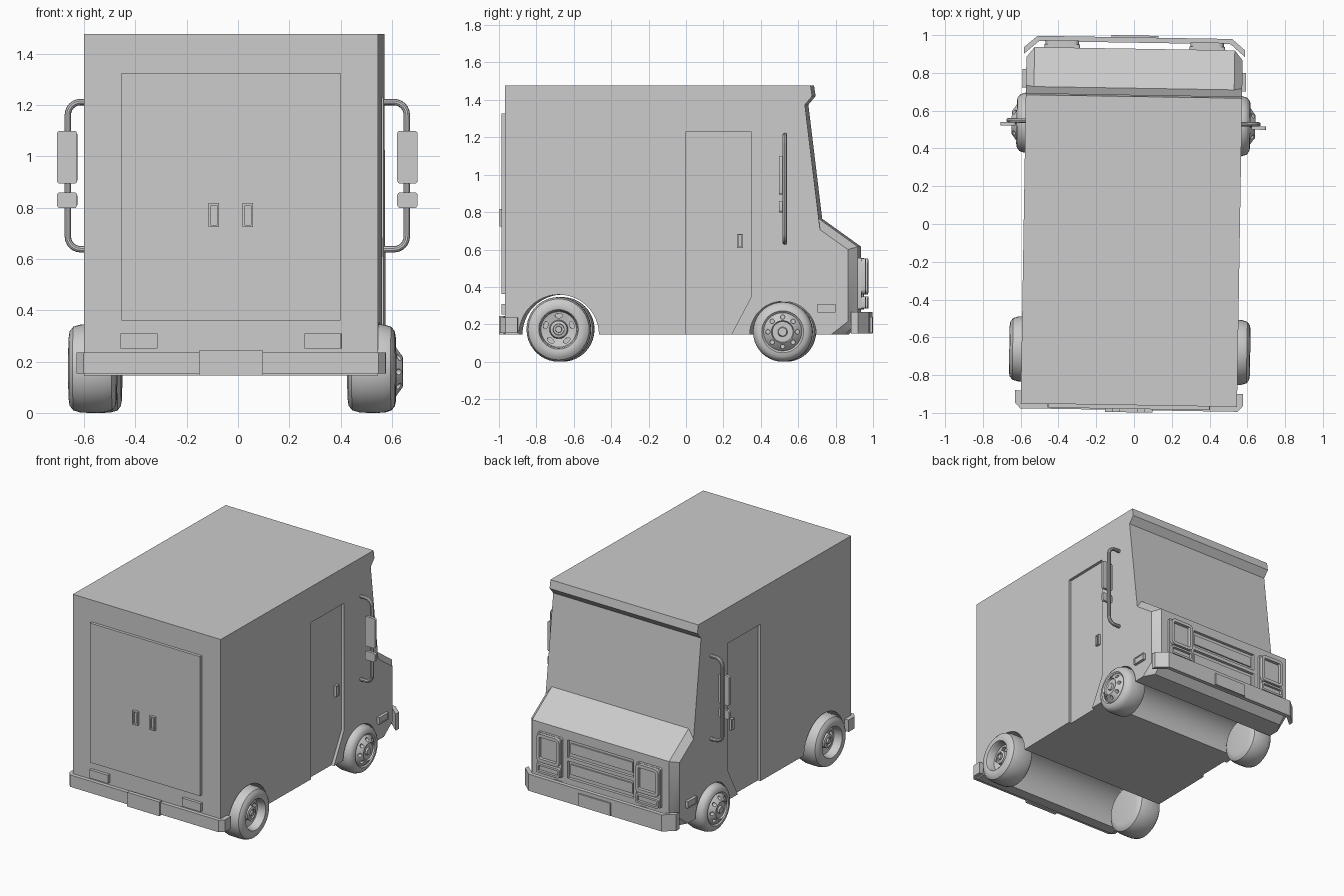
import bpy, bmesh
from math import sin, cos, pi
from mathutils import Matrix

if "Cube" in bpy.data.objects:
    bpy.data.objects.remove(bpy.data.objects["Cube"])


def shade(ob):
    bpy.ops.object.select_all(action='DESELECT')
    ob.select_set(True)
    bpy.context.view_layer.objects.active = ob
    bpy.ops.object.shade_smooth_by_angle(angle=0.6)


def loft(name, rings):
    """Skin closed rings of equal length and cap both ends."""
    bm = bmesh.new()
    vs = [[bm.verts.new(p) for p in ring] for ring in rings]
    n = len(vs[0])
    for a, b in zip(vs, vs[1:]):
        for i in range(n):
            j = (i + 1) % n
            bm.faces.new((a[i], a[j], b[j], b[i]))
    bm.faces.new(vs[0])
    bm.faces.new(vs[-1])
    bmesh.ops.recalc_face_normals(bm, faces=bm.faces)
    me = bpy.data.meshes.new(name)
    bm.to_mesh(me)
    bm.free()
    ob = bpy.data.objects.new(name, me)
    bpy.context.collection.objects.link(ob)
    shade(ob)
    return ob


def cut(ob, cutter):
    cutter.hide_render = True
    m = ob.modifiers.new("cut", 'BOOLEAN')
    m.operation, m.solver, m.object = 'DIFFERENCE', 'EXACT', cutter
    bpy.ops.object.select_all(action='DESELECT')
    bpy.context.view_layer.objects.active = ob
    ob.select_set(True)
    bpy.ops.object.modifier_apply(modifier=m.name)
    bpy.data.objects.remove(cutter)
    shade(ob)


def pair(ob):
    """Add the opposite-side copy across x = 0."""
    c = ob.copy()
    c.data = ob.data.copy()
    c.data.transform(Matrix.Scale(-1, 4, (1, 0, 0)))
    c.data.flip_normals()
    c.name, ob.name = ob.name + "_left", ob.name + "_right"
    bpy.context.collection.objects.link(c)


def rect(u0, u1, v0, v1, r=0.0):
    if r <= 0:
        return [(u0, v0), (u1, v0), (u1, v1), (u0, v1)]
    pts = []
    for k, (u, v) in enumerate([(u1 - r, v1 - r), (u0 + r, v1 - r), (u0 + r, v0 + r), (u1 - r, v0 + r)]):
        pts += [(u + r * cos((k + i / 4) * pi / 2), v + r * sin((k + i / 4) * pi / 2)) for i in range(5)]
    return pts


# placement of a flat outline (u, v) at depth w
FRONT = lambda u, v, w: (u, w, v)
REAR = lambda u, v, w: (u, -w, v)
SIDE = lambda u, v, w: (w, u, v)
PLAN = lambda u, v, w: (u, v, w)


def prism(name, pts, place, w0, w1):
    return loft(name, [[place(u, v, w) for u, v in pts] for w in (w0, w1)])


def bezel(name, box, place, w0, w1, r, border, sink):
    """Raised frame with a sunken centre."""
    u0, u1, v0, v1 = box
    b = border
    outer = rect(u0, u1, v0, v1, r)
    inner = rect(u0 + b, u1 - b, v0 + b, v1 - b, max(r - b, 0.003) if r else 0)
    steps = [(outer, w0), (outer, w1), (inner, w1), (inner, w1 - sink)]
    return loft(name, [[place(u, v, w) for u, v in pts] for pts, w in steps])


# body: side profile with open wheel arches, narrower sections form the chamfered nose
HW, FLOOR, TOP, BACK = 0.5725, 0.145, 1.477, -0.959


def arch(cy, r, n=24):
    return [(cy + r * cos(pi * i / n), FLOOR + r * sin(pi * i / n)) for i in range(n + 1)]


upper = [(BACK, FLOOR), (BACK, TOP), (0.675, TOP), (0.684, 1.42), (0.645, 1.374)]
nose_side = [(0.726, 0.706), (0.875, 0.60), (0.875, 0.215), (0.785, FLOOR)]
nose_mid = [(0.719, 0.765), (0.928, 0.615), (0.928, 0.215), (0.86, FLOOR)]
arches = arch(0.528, 0.178) + arch(-0.67, 0.214)
sections = [(-HW, nose_side), (-0.53, nose_mid), (0.53, nose_mid), (HW, nose_side)]
body = loft("van_body", [[(x, y, z) for y, z in upper + nose + arches] for x, nose in sections])

# recessed side doors and grille openings
door = [(0.009, 0.1), (0.228, 0.1), (0.358, 0.347), (0.358, 1.23), (0.009, 1.23)]
for s in (1, -1):
    cut(body, prism("door_cutter", door, SIDE, s * (HW - 0.02), s * 0.7))
for z0, z1 in ((0.285, 0.405), (0.43, 0.55)):
    cut(body, prism("grille_cutter", rect(-0.255, 0.255, z0, z1), FRONT, 0.908, 1.1))
for i, z in enumerate((0.345, 0.49)):
    prism("grille_bar_%d" % (i + 1), rect(-0.24, 0.24, z - 0.035, z + 0.035), FRONT, 0.9, 0.917)

# side door handles and marker lights
pair(bezel("side_door_handle", (0.282, 0.314, 0.608, 0.684), SIDE, 0.54, 0.569, 0, 0.007, 0.012))
pair(bezel("side_marker", (0.712, 0.81, 0.262, 0.31), SIDE, 0.56, 0.592, 0, 0.008, 0.004))

# rear door, handles, tail lights
prism("rear_door", rect(-0.427, 0.427, 0.361, 1.326), REAR, 0.95, 0.979)
pair(bezel("rear_door_handle", (0.046, 0.087, 0.724, 0.818), REAR, 0.97, 0.997, 0, 0.009, 0.014))
pair(prism("tail_light", rect(0.286, 0.43, 0.252, 0.31), REAR, 0.95, 0.979))

# headlight bezels with lower indicator
pair(prism("headlight_base", rect(0.29, 0.477, 0.28, 0.555, 0.012), FRONT, 0.92, 0.945))
pair(bezel("headlight", (0.295, 0.472, 0.36, 0.553, 0)[:4], FRONT, 0.94, 0.967, 0.03, 0.022, 0.025))
pair(bezel("indicator", (0.295, 0.472, 0.284, 0.348), FRONT, 0.94, 0.967, 0.012, 0.014, 0.018))


# bumpers: half outline in plan, mirrored, raised to height
def bumper(name, outer, inner, z0, z1):
    half = outer + inner[::-1]
    k = len(outer)
    o = [(-x, y) for x, y in outer] + outer[::-1]
    i = inner + [(-x, y) for x, y in inner[::-1]]
    return prism(name, o + i, PLAN, z0, z1)


bumper("front_bumper", [(0.585, 0.928), (0.515, 0.988)], [(0.585, 0.893), (0.507, 0.96)], 0.15, 0.265)
bumper("rear_bumper", [(0.603, -0.89), (0.603, -0.955), (0.575, -0.985)],
       [(HW - 0.005, -0.89), (HW - 0.005, -0.945), (0.55, -0.955)], 0.154, 0.236)
prism("front_plate", rect(-0.125, 0.125, 0.155, 0.24), FRONT, 0.975, 0.998)
prism("rear_plate", rect(-0.125, 0.125, 0.146, 0.244), REAR, 0.97, 0.997)
# brackets joining front bumper to nose
pair(prism("bumper_bracket", rect(0.3, 0.36, 0.215, 0.25), FRONT, 0.9, 0.97))

# mirror arms and mirrors
R, XO, ZT, ZB = 0.05, 0.661, 1.212, 0.638
bend = [(XO - R + R * sin(i * pi / 12), R * cos(i * pi / 12) - R) for i in range(7)]
path = [(0.56, ZT)] + [(x, ZT + d) for x, d in bend] + [(x, ZB - d) for x, d in bend[::-1]] + [(0.56, ZB)]
Y = 0.538
ring_n, tube_r = 10, 0.0125
rings = []
for i, (x, z) in enumerate(path):
    (xa, za), (xb, zb) = path[max(i - 1, 0)], path[min(i + 1, len(path) - 1)]
    ln = ((xb - xa) ** 2 + (zb - za) ** 2) ** 0.5
    nx, nz = -(zb - za) / ln, (xb - xa) / ln
    rings.append([(x + nx * tube_r * cos(a), Y + tube_r * sin(a), z + nz * tube_r * cos(a))
                  for a in (2 * pi * k / ring_n for k in range(ring_n))])
pair(loft("mirror_arm", rings))
pair(prism("mirror", rect(0.624, 0.703, 0.894, 1.1, 0.012), FRONT, 0.51, 0.528))
pair(prism("small_mirror", rect(0.624, 0.703, 0.799, 0.86, 0.012), FRONT, 0.51, 0.528))


# wheels: turned profile (radius, x), then holes cut through the rim
def wheel(name, cy, cz, profile, holes, hole_r, su, depth):
    def circle(r, x, n=40):
        return [(x, cy + r * cos(2 * pi * i / n), cz + r * sin(2 * pi * i / n)) for i in range(n)]
    ob = loft(name, [circle(r, x) for r, x in profile])
    for k in range(holes):
        a = pi / 2 + 2 * pi * k / holes
        pts = []
        for i in range(12):
            t = 2 * pi * i / 12
            p, q = hole_r + 0.012 * cos(t), su * sin(t)
            pts.append((cy + p * cos(a) - q * sin(a), cz + p * sin(a) + q * cos(a)))
        cut(ob, prism("hole_cutter", pts, SIDE, depth, 0.75))
    pair(ob)


wheel("rear_wheel", -0.671, 0.173,
      [(0.12, 0.45), (0.145, 0.454), (0.163, 0.468), (0.172, 0.5), (0.173, 0.545), (0.172, 0.59),
       (0.163, 0.62), (0.145, 0.634), (0.12, 0.638), (0.106, 0.635), (0.1, 0.622), (0.095, 0.58),
       (0.05, 0.57), (0.045, 0.605), (0.03, 0.61), (0.028, 0.6), (0.018, 0.6), (0.016, 0.612)],
      5, 0.073, 0.02, 0.545)
wheel("front_wheel", 0.527, 0.16,
      [(0.11, 0.45), (0.133, 0.454), (0.15, 0.466), (0.159, 0.495), (0.16, 0.535), (0.159, 0.575),
       (0.15, 0.602), (0.133, 0.615), (0.112, 0.619), (0.102, 0.61), (0.097, 0.618), (0.06, 0.645),
       (0.055, 0.634), (0.026, 0.634), (0.022, 0.645)],
      8, 0.079, 0.012, 0.612)

# the whole van stands slightly turned
turn = Matrix.Translation((-0.0115, 0, 0)) @ Matrix.Rotation(-0.0164, 4, 'Z')
for ob in bpy.data.objects:
    ob.data.transform(turn)
